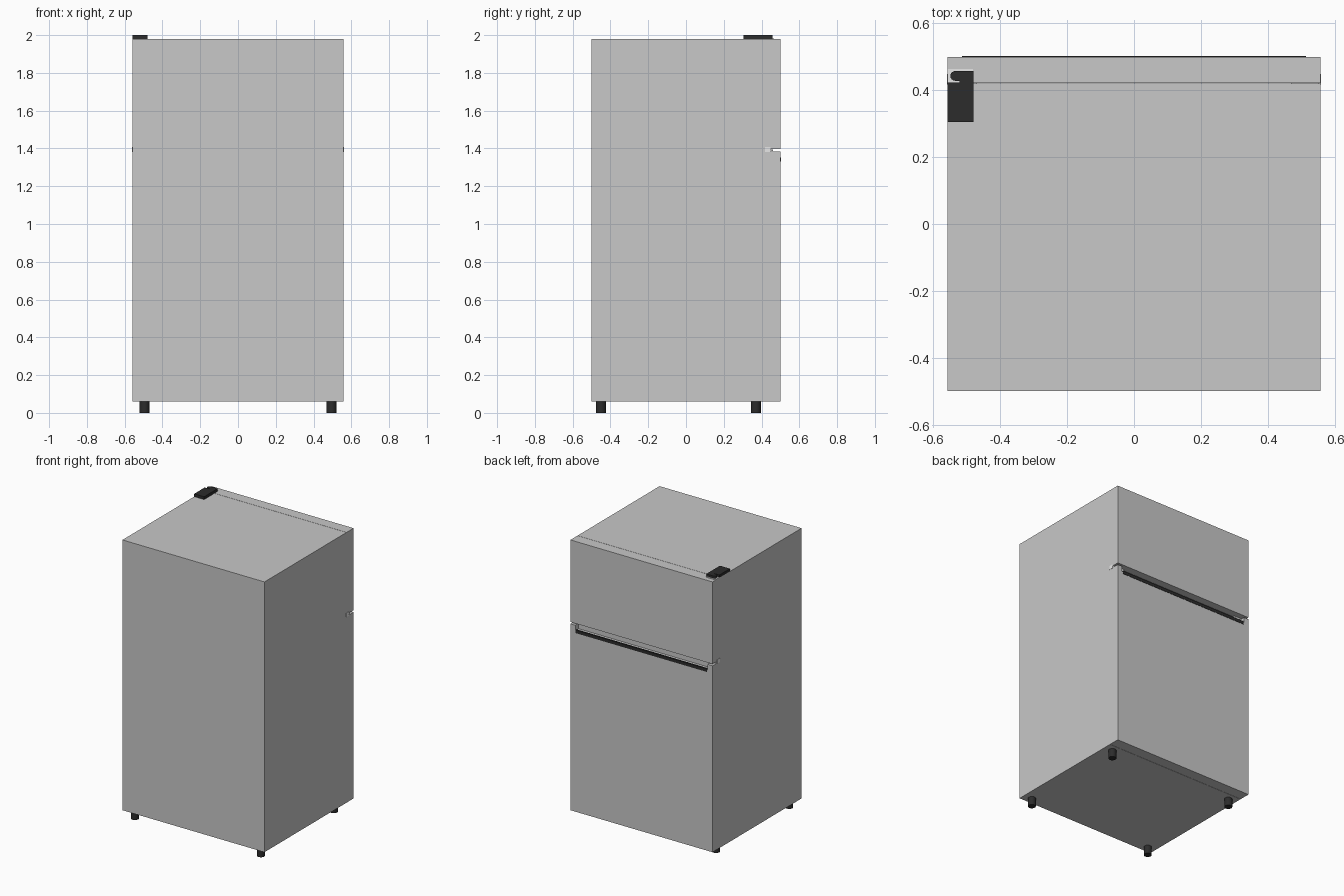
import bpy, bmesh, math
from mathutils import Matrix

if "Cube" in bpy.data.objects:
    bpy.data.objects.remove(bpy.data.objects["Cube"])


def material(name, value):
    m = bpy.data.materials.new(name)
    m.diffuse_color = (value, value, value, 1)
    m.use_nodes = True
    m.node_tree.nodes["Principled BSDF"].inputs["Base Color"].default_value = m.diffuse_color
    return m


GREY = material("cabinet grey", 0.58)
BLACK = material("black plastic", 0.025)
METAL = material("pale metal", 0.8)


def finish(name, bm, mat):
    bmesh.ops.recalc_face_normals(bm, faces=bm.faces)
    mesh = bpy.data.meshes.new(name)
    bm.to_mesh(mesh)
    bm.free()
    ob = bpy.data.objects.new(name, mesh)
    bpy.context.collection.objects.link(ob)
    mesh.materials.append(mat)
    return ob


def box(name, x, y, z, mat):
    """Box from (min, max) ranges."""
    bm = bmesh.new()
    size = [r[1] - r[0] for r in (x, y, z)]
    mid = [(r[1] + r[0]) / 2 for r in (x, y, z)]
    bmesh.ops.create_cube(bm, size=1, matrix=Matrix.Translation(mid) @ Matrix.Diagonal((*size, 1)))
    return finish(name, bm, mat)


def cylinder(name, x, y, z, r, mat, segments=24):
    bm = bmesh.new()
    bmesh.ops.create_cone(bm, cap_ends=True, segments=segments, radius1=r, radius2=r,
                          depth=z[1] - z[0],
                          matrix=Matrix.Translation((x, y, (z[0] + z[1]) / 2)))
    ob = finish(name, bm, mat)
    for p in ob.data.polygons:
        p.use_smooth = abs(p.normal.z) < 0.5
    ob.data.set_sharp_from_angle(angle=math.radians(40))
    return ob


def plate(name, outline, z, mat):
    """Flat outline in x, y extruded upwards."""
    bm = bmesh.new()
    face = bm.faces.new([bm.verts.new((px, py, z[0])) for px, py in outline])
    ext = bmesh.ops.extrude_face_region(bm, geom=[face])
    bmesh.ops.translate(bm, vec=(0, 0, z[1] - z[0]),
                        verts=[v for v in ext["geom"] if isinstance(v, bmesh.types.BMVert)])
    return finish(name, bm, mat)


# Cabinet and doors (doors face +y)
W = 0.558
box("cabinet", (-W, W), (-0.5, 0.42), (0.06, 1.98), GREY)
box("upper_door", (-W, W), (0.422, 0.5), (1.397, 1.98), GREY)
lower = box("lower_door", (-W, W), (0.422, 0.5), (0.06, 1.384), GREY)

# Grip pocket along the top of the lower door
cutter = box("pocket_cutter", (-0.52, 0.52), (0.462, 0.6), (1.345, 1.5), GREY)
cutter.hide_render = True
mod = lower.modifiers.new("pocket", 'BOOLEAN')
mod.operation = 'DIFFERENCE'
mod.solver = 'EXACT'
mod.object = cutter
bpy.context.view_layer.objects.active = lower
bpy.ops.object.modifier_apply(modifier=mod.name)
bpy.data.objects.remove(cutter)

# Dark grip strip on the pocket lip
box("grip_strip", (-0.515, 0.515), (0.49, 0.502), (1.33, 1.352), BLACK)

# Feet
for sx in (-1, 1):
    for fy in (-0.45, 0.37):
        cylinder("foot", sx * 0.495, fy, (0, 0.062), 0.026, BLACK)

# Middle hinge brackets between the doors
for sx in (-1, 1):
    xs = sorted((sx * 0.47, sx * 0.556))
    box("middle_hinge_plate", xs, (0.418, 0.46), (1.386, 1.395), METAL)
    xs = sorted((sx * 0.55, sx * 0.56))
    box("middle_hinge_tab", xs, (0.418, 0.448), (1.38, 1.408), METAL)

# Top hinge: pale plate under a dark cover with a rounded hook
box("top_hinge_plate", (-W, -0.482), (0.41, 0.464), (1.979, 1.984), METAL)
hook = [(-0.535 + 0.0145 * math.cos(a), 0.443 + 0.0145 * math.sin(a))
        for a in (math.radians(90 + 22.5 * i) for i in range(9))]
cover = [(-0.48, 0.305), (-0.48, 0.4575)] + hook + [(-0.522, 0.4285), (-0.522, 0.423),
                                                   (-W, 0.423), (-W, 0.305)]
plate("top_hinge_cover", cover, (1.98, 2.0), BLACK)
